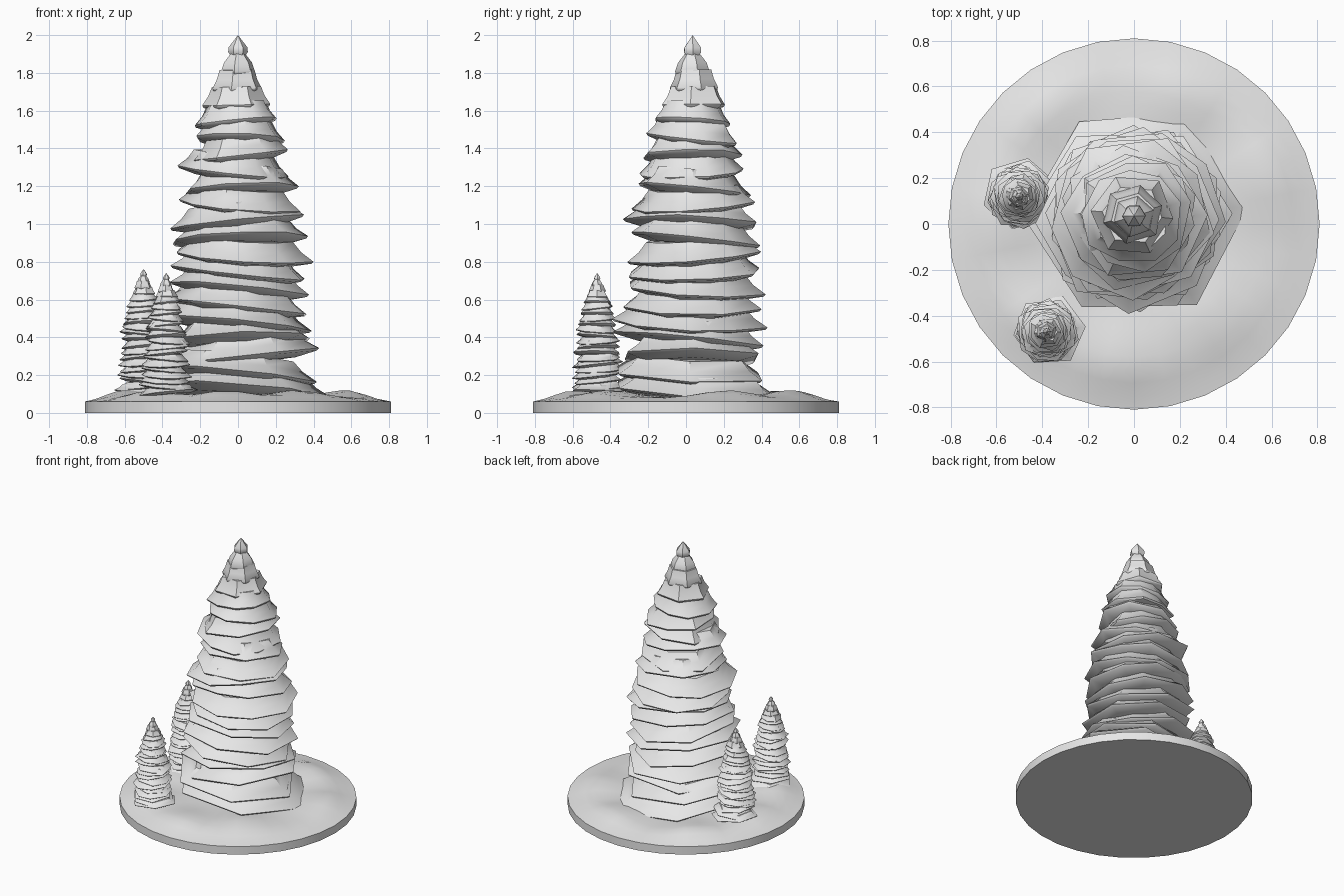
import bpy, bmesh, math, random
from math import sin, cos, pi, exp, hypot

if "Cube" in bpy.data.objects:
    bpy.data.objects.remove(bpy.data.objects["Cube"], do_unlink=True)

grey = bpy.data.materials.new("plain_grey")
grey.use_nodes = True
grey.diffuse_color = (0.8, 0.8, 0.8, 1)
grey.node_tree.nodes["Principled BSDF"].inputs["Base Color"].default_value = (0.8, 0.8, 0.8, 1)


def finish(bm, name, angle):
    bmesh.ops.recalc_face_normals(bm, faces=bm.faces)
    mesh = bpy.data.meshes.new(name)
    bm.to_mesh(mesh)
    bm.free()
    mesh.materials.append(grey)
    obj = bpy.data.objects.new(name, mesh)
    bpy.context.collection.objects.link(obj)
    bpy.ops.object.select_all(action="DESELECT")
    obj.select_set(True)
    bpy.context.view_layer.objects.active = obj
    bpy.ops.object.shade_smooth_by_angle(angle=math.radians(angle))
    return obj


def bridge(bm, a, b):
    for i in range(len(a)):
        j = (i + 1) % len(a)
        bm.faces.new((a[i], a[j], b[j], b[i]))


# Snowy ground: a disc whose top swells into soft mounds
MOUNDS = [(0.58, 0.22), (0.3, -0.4), (-0.06, -0.58), (-0.58, 0.02),
          (-0.45, -0.42), (-0.4, 0.5), (0.2, 0.56)]


def ground_height(x, y):
    swell = max(exp(-((x - a) ** 2 + (y - b) ** 2) / 0.035) for a, b in MOUNDS)
    fade = min(1, (0.81 - hypot(x, y)) / 0.15)
    return 0.06 + fade * (0.02 + 0.04 * swell)


def build_ground(radius=0.81, sides=32, rings=14):
    bm = bmesh.new()

    def ring(r, z=None):
        pts = [(r * cos(2 * pi * i / sides), r * sin(2 * pi * i / sides)) for i in range(sides)]
        return [bm.verts.new((x, y, ground_height(x, y) if z is None else z)) for x, y in pts]

    bottom = ring(radius, 0)
    bm.faces.new(bottom)
    last = bottom
    for k in range(rings):
        now = ring(radius * (1 - k / rings))
        bridge(bm, last, now)
        last = now
    bm.faces.new(last)
    finish(bm, "snowy_ground", 35)


# Rim radius of the branches at chosen heights of the large tree
OUTLINE = [(0.12, 0.48), (0.21, 0.44), (0.3, 0.40), (0.47, 0.39), (0.8, 0.365), (1.09, 0.335),
           (1.27, 0.29), (1.45, 0.245), (1.61, 0.195), (1.7, 0.145), (1.81, 0.092)]


def rim_radius(z):
    for (z0, r0), (z1, r1) in zip(OUTLINE, OUTLINE[1:]):
        if z <= z1:
            return r0 + (r1 - r0) * (z - z0) / (z1 - z0)
    return OUTLINE[-1][1]


def build_tree(name, x, y, base, scale, turn, seed):
    rnd = random.Random(seed)
    bm = bmesh.new()

    def place(px, py, pz):
        return bm.verts.new((x + px * scale, y + py * scale, base + (pz - 0.1) * scale))

    # Drooping branch tiers, each an uneven tilted skirt
    tiers = 20
    for k in range(tiers):
        z = 0.12 + 1.69 * k / (tiers - 1)
        radius = rim_radius(z)
        low, high = k < 3, k > 16
        sides = 6 if low or high else rnd.choice((7, 8, 9))
        spin = turn if low else turn + rnd.uniform(0, 2 * pi)
        wobble = 0.03 if low or high else 0.085
        lean, way = (0.01 if high else 0.045), rnd.uniform(0, 2 * pi)
        ox, oy = (rnd.uniform(-0.06, 0.06) * radius for _ in range(2))
        angles = [spin + 2 * pi * (i + rnd.uniform(-wobble, wobble)) / sides for i in range(sides)]
        reach = [radius * (1 + rnd.uniform(-wobble, wobble)) for _ in range(sides)]
        rings = []
        neck = 0.4 if k == tiers - 1 else 0.72
        for factor, rise in ((0.7, -0.035), (0.97, -0.012), (1, 0), (0.83, 0.045), (neck, 0.095)):
            rings.append([place(ox + r * factor * cos(a), oy + r * factor * sin(a),
                                z + rise + lean * factor * cos(a - way) * r / 0.4)
                          for a, r in zip(angles, reach)])
        bm.faces.new(rings[0])
        for a, b in zip(rings, rings[1:]):
            bridge(bm, a, b)
        bm.faces.new(rings[-1])

    # Pointed bud on the top
    bud = [[place(r * cos(turn + pi * i / 3), r * sin(turn + pi * i / 3), z) for i in range(6)]
           for r, z in ((0.03, 1.88), (0.052, 1.91), (0.05, 1.935))]
    bridge(bm, bud[0], bud[1])
    bridge(bm, bud[1], bud[2])
    bm.faces.new(bud[0])
    tip = place(0, 0, 2.0)
    for i in range(6):
        bm.faces.new((bud[2][i], bud[2][(i + 1) % 6], tip))
    finish(bm, name, 42)


build_ground()
build_tree("large_fir_tree", 0, 0.035, 0.1, 1, 0.02, 5)
build_tree("small_fir_tree_back", -0.5, 0.12, 0.1, 0.348, 0.3, 11)
build_tree("small_fir_tree_front", -0.38, -0.47, 0.1, 0.337, 0.12, 23)
